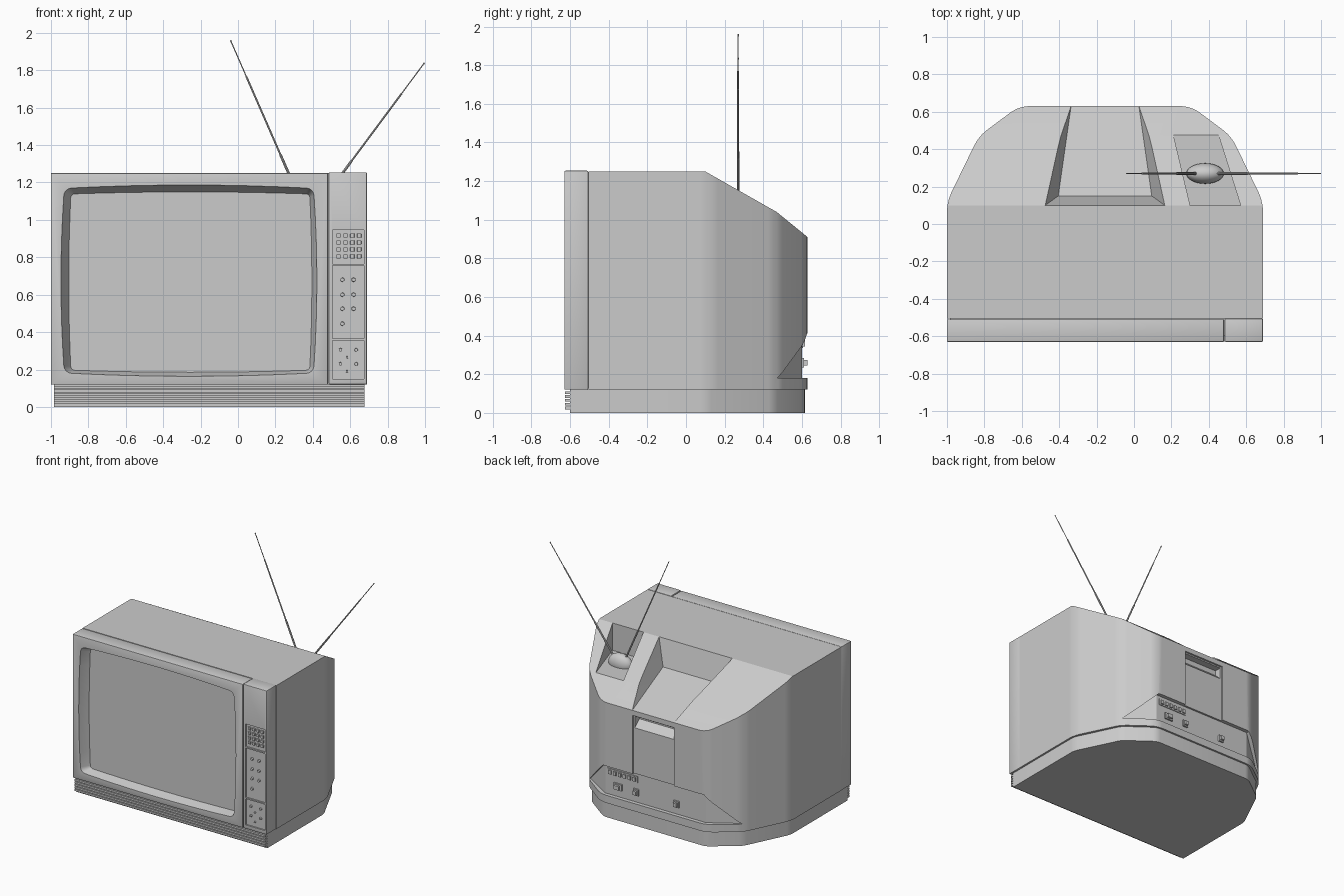
import bpy, bmesh, math
from mathutils import Vector

if "Cube" in bpy.data.objects:
    bpy.data.objects.remove(bpy.data.objects["Cube"], do_unlink=True)

CX = -0.155          # centre line of the cabinet
FRONT, SEAM = -0.63, -0.51

grey = bpy.data.materials.new("plain_grey")
grey.use_nodes = True
grey.diffuse_color = (0.6, 0.6, 0.6, 1)
grey.node_tree.nodes["Principled BSDF"].inputs["Base Color"].default_value = (0.6, 0.6, 0.6, 1)


def finish(name, bm):
    bmesh.ops.recalc_face_normals(bm, faces=bm.faces)
    mesh = bpy.data.meshes.new(name)
    bm.to_mesh(mesh)
    bm.free()
    mesh.materials.append(grey)
    ob = bpy.data.objects.new(name, mesh)
    bpy.context.collection.objects.link(ob)
    return ob


def hull_bm(points):
    bm = bmesh.new()
    for p in points:
        bm.verts.new(p)
    bmesh.ops.convex_hull(bm, input=bm.verts)
    bmesh.ops.dissolve_limit(bm, angle_limit=0.01, verts=bm.verts, edges=bm.edges)
    return bm


def hull(name, points):
    return finish(name, hull_bm(points))


def box(name, x, y, z, bevel=0):
    bm = hull_bm([(a, b, c) for a in x for b in y for c in z])
    if bevel:
        bmesh.ops.bevel(bm, geom=bm.edges, offset=bevel, segments=2, profile=0.5, affect='EDGES')
    return finish(name, bm)


def select(ob):
    bpy.ops.object.select_all(action='DESELECT')
    ob.select_set(True)
    bpy.context.view_layer.objects.active = ob


def cut(ob, cutter):
    mod = ob.modifiers.new("cut", 'BOOLEAN')
    mod.operation, mod.solver, mod.object = 'DIFFERENCE', 'EXACT', cutter
    select(ob)
    bpy.ops.object.modifier_apply(modifier=mod.name)
    bpy.data.objects.remove(cutter, do_unlink=True)


def smooth(ob, angle=25):
    select(ob)
    bpy.ops.object.shade_smooth_by_angle(angle=math.radians(angle))


def rod(name, a, b, r1, r2, sides=12):
    a, b = Vector(a), Vector(b)
    bm = bmesh.new()
    bmesh.ops.create_cone(bm, cap_ends=True, segments=sides, radius1=r1, radius2=r2, depth=(b - a).length)
    ob = finish(name, bm)
    ob.location = (a + b) / 2
    ob.rotation_euler = (b - a).to_track_quat('Z', 'Y').to_euler()
    smooth(ob, 40)
    return ob


def plan_prism(front, inset, z0, z1, rounding):
    half = [(0.845, front), (0.845, 0.12), (0.675, 0.47), (0.46, 0.63)]
    pts = [(CX + s * (x - inset), y - (inset if y > 0 else 0), z)
           for x, y in half for s in (-1, 1) for z in (z0, z1)]
    bm = hull_bm(pts)
    upright = [e for e in bm.edges
               if abs(e.verts[0].co.z - e.verts[1].co.z) > 0.05 and e.verts[0].co.y > 0]
    bmesh.ops.bevel(bm, geom=upright, offset=rounding, segments=3, profile=0.5, affect='EDGES')
    return bm


# Rear cabinet with sloping upper back
bm = plan_prism(SEAM + 0.004, 0, 0.12, 1.25, 0.05)
for a, b in (((0.1, 1.25), (0.47, 1.04)), ((0.47, 1.04), (0.63, 0.91))):
    normal = Vector((0, a[1] - b[1], b[0] - a[0]))
    bmesh.ops.bisect_plane(bm, geom=bm.verts[:] + bm.edges[:] + bm.faces[:], dist=1e-5,
                           plane_co=(0, *a), plane_no=normal, clear_outer=True)
    bmesh.ops.holes_fill(bm, edges=bm.edges)
cabinet = finish("rear_cabinet", bm)

# Tapered hollow in the upper back
hollow = [(0.25, 0.15, 1.05), (0.337, 0.0875, 1.3), (0.255, 0.47, 1.09),
          (0.18, 0.64, 0.907), (0.18, 0.66, 0.96)]
cut(cabinet, hull("hollow_cutter", [(CX + s * x, y, z) for x, y, z in hollow for s in (-1, 1)]))

# Slanted pocket for the aerial
pocket = [(0.21, 0.48), (0.45, 0.48), (0.57, 0.1), (0.30, 0.1)]
cut(cabinet, hull("pocket_cutter", [(x, y, z) for x, y in pocket for z in (1.035, 1.4)]))

# Connector bay: flat panel with triangular ends
cut(cabinet, box("bay_cutter", (CX - 0.44, CX + 0.44), (0.6, 0.8), (0.18, 0.41)))
for s in (-1, 1):
    tri = [(0.438, 0.6, 0.41), (0.438, 0.6, 0.18), (0.665, 0.46, 0.18)]
    cut(cabinet, hull("bay_end_cutter", [(CX + s * x, y + d, z) for x, y, z in tri for d in (0, 0.25)]))

# Rear hatch with a finger scoop
cut(cabinet, box("hatch_cutter", (CX - 0.18, CX + 0.18), (0.615, 0.7), (0.405, 0.87)))
scoop = [(0.56, 0.86), (0.56, 0.82), (0.625, 0.76), (0.64, 0.86)]
cut(cabinet, hull("scoop_cutter", [(CX + s * 0.17, y, z) for y, z in scoop for s in (-1, 1)]))
smooth(cabinet)
select(cabinet)
cabinet.modifiers.new("normals", 'WEIGHTED_NORMAL').keep_sharp = True

# Base plinth with front slats
smooth(finish("base", plan_prism(-0.6, 0.015, 0, 0.121, 0.03)))
for i in range(5):
    z = 0.018 + i * 0.02
    box("base_slat", (CX - 0.83, CX + 0.83), (-0.627, -0.59), (z, z + 0.014))


# Front bezel with a bowed, rounded screen opening
def bowed_loop(x0, x1, z0, z1, bow, radius, y):
    cx, cz, hw, hh = (x0 + x1) / 2, (z0 + z1) / 2, (x1 - x0) / 2, (z1 - z0) / 2
    loop = []
    for sx, sz, start in ((1, 1, 0), (-1, 1, 90), (-1, -1, 180), (1, -1, 270)):
        for k in range(5):
            t = math.radians(start + k * 22.5)
            px = sx * (hw - bow - radius) + radius * math.cos(t)
            pz = sz * (hh - bow - radius) + radius * math.sin(t)
            loop.append((px, pz))
    full = []
    for i, (px, pz) in enumerate(loop):
        full.append((px, pz))
        if i % 5 == 4:
            qx, qz = loop[(i + 1) % len(loop)]
            full += [(px + (qx - px) * f / 8, pz + (qz - pz) * f / 8) for f in range(1, 8)]
    out = []
    for px, pz in full:
        gx = px + math.copysign(bow, px) * (1 - (pz / hh) ** 2) * min(1, abs(px) / hw * 1.0)
        gz = pz + math.copysign(bow, pz) * (1 - (px / hw) ** 2) * min(1, abs(pz) / hh)
        out.append((cx + gx, y, cz + gz))
    return out


bezel = box("front_bezel", (-1, 0.481), (FRONT, SEAM), (0.12, 1.25), 0.004)
bm = bmesh.new()
rings = [[bm.verts.new(p) for p in bowed_loop(*args)] for args in (
    (-0.95, 0.425, 0.16, 1.19, 0.02, 0.04, -0.64),
    (-0.945, 0.42, 0.165, 1.185, 0.02, 0.035, -0.622),
    (-0.905, 0.395, 0.185, 1.15, 0.012, 0.02, -0.56))]
n = len(rings[0])
for a, b in zip(rings, rings[1:]):
    for i in range(n):
        bm.faces.new((a[i], a[(i + 1) % n], b[(i + 1) % n], b[i]))
bm.faces.new(rings[0])
bm.faces.new(rings[-1])
cut(bezel, finish("screen_cutter", bm))
smooth(bezel)

# Control column with three recessed panels
column = box("control_column", (0.485, 0.69), (FRONT, SEAM + 0.004), (0.12, 1.254), 0.006)
for z0, z1 in ((0.765, 0.945), (0.365, 0.755), (0.15, 0.355)):
    cut(column, box("panel_cutter", (0.505, 0.675), (-0.7, FRONT + 0.012), (z0, z1)))
smooth(column)

# Keypad buttons
for i in range(4):
    for j in range(4):
        x, z = 0.537 + i * 0.037, 0.805 + j * 0.037
        box("keypad_button", (x - 0.011, x + 0.011), (FRONT, -0.61), (z - 0.011, z + 0.011), 0.002)

# Round knobs
knobs = [(x, z, 0.012) for z in (0.68, 0.6, 0.525) for x in (0.558, 0.618)] + [(0.558, 0.445, 0.012)]
knobs += [(x, z, 0.01) for z in (0.305, 0.23) for x in (0.548, 0.632)]
knobs += [(0.583, z, 0.007) for z in (0.265, 0.19)]
for x, z, r in knobs:
    rod("knob", (x, -0.61, z), (x, FRONT, z), r, r * 0.85)

# Rear connectors: terminal strip and sockets
box("terminal_strip", (0.0, 0.26), (0.59, 0.606), (0.335, 0.385))
for i in range(6):
    x = 0.025 + i * 0.042
    box("terminal", (x - 0.012, x + 0.012), (0.6, 0.616), (0.345, 0.375))
for x, w in ((0.17, 0.035), (0.01, 0.022), (-0.34, 0.022)):
    box("socket", (x - w, x + w), (0.59, 0.612), (0.235, 0.285))
    box("plug_post", (x - w * 0.6, x + w * 0.6), (0.6, 0.63), (0.245, 0.275))

# Aerial: domed base and two telescopic rods
bm = bmesh.new()
bmesh.ops.create_uvsphere(bm, u_segments=32, v_segments=16, radius=1)
for v in bm.verts:
    v.co = (0.38 + v.co.x * 0.1, 0.27 + v.co.y * 0.055, 1.05 + v.co.z * 0.075)
smooth(finish("aerial_base", bm), 60)
for foot, tip in (((0.34, 0.27, 1.09), (-0.04, 0.27, 1.96)), ((0.44, 0.27, 1.09), (0.997, 0.27, 1.84))):
    foot, tip = Vector(foot), Vector(tip)
    for f0, f1, r in ((0, 0.3, 0.007), (0.3, 0.78, 0.005), (0.78, 1, 0.003)):
        rod("aerial_rod", foot.lerp(tip, f0), foot.lerp(tip, f1), r, r, 8)
    rod("aerial_tip", tip - (tip - foot).normalized() * 0.01, tip, 0.004, 0.004, 8)
